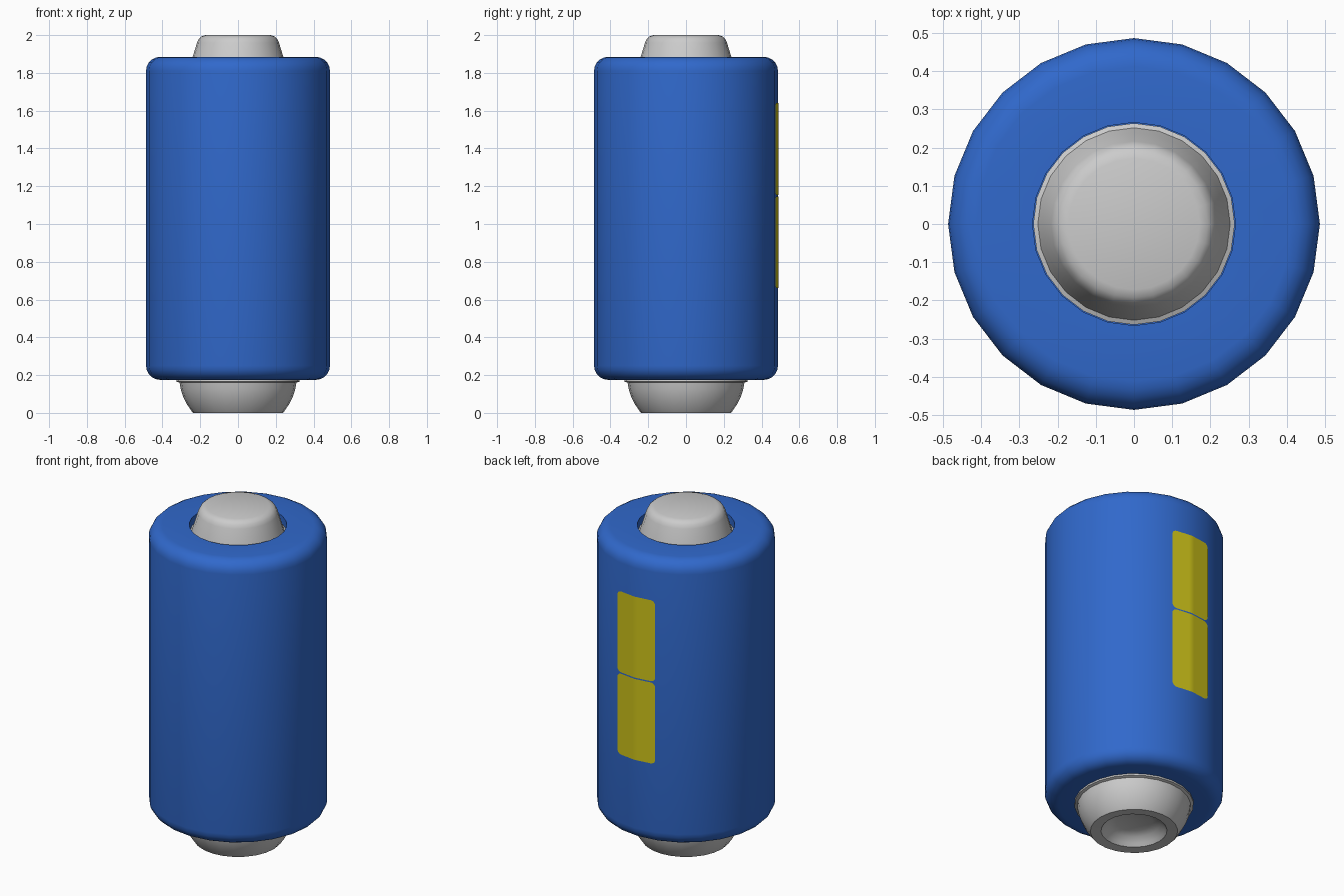
import bpy, bmesh, math

if "Cube" in bpy.data.objects:
    bpy.data.objects.remove(bpy.data.objects["Cube"])

SIDES = 24


def material(name, rgb):
    m = bpy.data.materials.new(name)
    m.diffuse_color = (*rgb, 1)
    m.use_nodes = True
    m.node_tree.nodes["Principled BSDF"].inputs["Base Color"].default_value = m.diffuse_color
    return m


def finish(name, bm, mat=None, angle=35):
    bmesh.ops.remove_doubles(bm, verts=bm.verts, dist=1e-5)
    me = bpy.data.meshes.new(name)
    bm.to_mesh(me)
    bm.free()
    ob = bpy.data.objects.new(name, me)
    bpy.context.collection.objects.link(ob)
    if mat:
        me.materials.append(mat)
    bpy.ops.object.select_all(action='DESELECT')
    ob.select_set(True)
    bpy.context.view_layer.objects.active = ob
    bpy.ops.object.shade_smooth_by_angle(angle=math.radians(angle))
    return ob


def lathe(name, profile, mat=None, angle=35):
    """Revolve (radius, z) points round the z axis."""
    bm = bmesh.new()
    vs = [bm.verts.new((r, 0, z)) for r, z in profile]
    es = [bm.edges.new(p) for p in zip(vs, vs[1:])]
    bmesh.ops.spin(bm, geom=vs + es, cent=(0, 0, 0), axis=(0, 0, 1),
                   angle=math.tau, steps=SIDES, use_duplicate=False)
    bmesh.ops.remove_doubles(bm, verts=bm.verts, dist=1e-5)
    bmesh.ops.recalc_face_normals(bm, faces=bm.faces)
    return finish(name, bm, mat, angle)


def arc(cx, cz, r, a0, a1, n=5):
    return [(cx + r * math.cos(math.radians(a0 + (a1 - a0) * i / n)),
             cz + r * math.sin(math.radians(a0 + (a1 - a0) * i / n)))
            for i in range(n + 1)]


blue = material("blue", (0.03, 0.14, 0.6))
yellow = material("yellow", (0.62, 0.55, 0.01))

# Casing: rounded can with an opening at each end
R, LOW, HIGH, B = 0.487, 0.175, 1.885, 0.075
lathe("casing",
      [(0, LOW + 0.05), (0.29, LOW + 0.05), (0.29, LOW)]
      + arc(R - B, LOW + B, B, -90, 0) + arc(R - B, HIGH - B, B, 0, 90)
      + [(0.266, HIGH), (0.266, HIGH - 0.06), (0, HIGH - 0.06)], blue)

# Top terminal: tapered button sitting in the opening
lathe("top_terminal",
      [(0, 1.827), (0.264, 1.827), (0.264, 1.84), (0.252, 1.845), (0.24, 1.885)]
      + [(0.217, 1.96), (0.208, 1.98), (0.193, 1.993), (0.172, 2.0), (0, 2.0)])

# Bottom terminal: bowl with a rim and a dished underside
lathe("bottom_terminal",
      [(0, 0.19), (0.315, 0.19), (0.325, 0.175), (0.325, 0.165), (0.309, 0.16),
       (0.303, 0.125), (0.29, 0.085), (0.27, 0.045), (0.245, 0.008), (0.238, 0),
       (0.18, 0.003), (0.165, 0.02), (0.14, 0.045), (0.1, 0.06), (0, 0.065)])


def surface_point(a, z, lift=0.003):
    """Point on the faceted side of the casing."""
    half = math.pi / SIDES
    k = (a % (2 * half)) - half
    r = R * math.cos(half) / math.cos(k) + lift
    return (r * math.cos(a), r * math.sin(a), z)


# Labels: two rounded patches, one above the other, on the back
def label(name, z0, z1, a0=75.3, a1=105, corner=0.028, cols=24):
    bm = bmesh.new()
    width = math.radians(a1 - a0) * R
    rows = []
    for i in range(cols + 1):
        u = (1 - math.cos(math.pi * i / cols)) / 2
        d = max(0, corner - min(u, 1 - u) * width)
        inset = corner - math.sqrt(max(0, corner ** 2 - d ** 2))
        a = math.radians(a0) + u * math.radians(a1 - a0)
        rows.append([bm.verts.new(surface_point(a, z))
                     for z in (z0 + inset, z1 - inset)])
    for p, q in zip(rows, rows[1:]):
        bm.faces.new((p[0], q[0], q[1], p[1]))
    return finish(name, bm, yellow)


label("lower_label", 0.66, 1.146)
label("upper_label", 1.154, 1.64)
